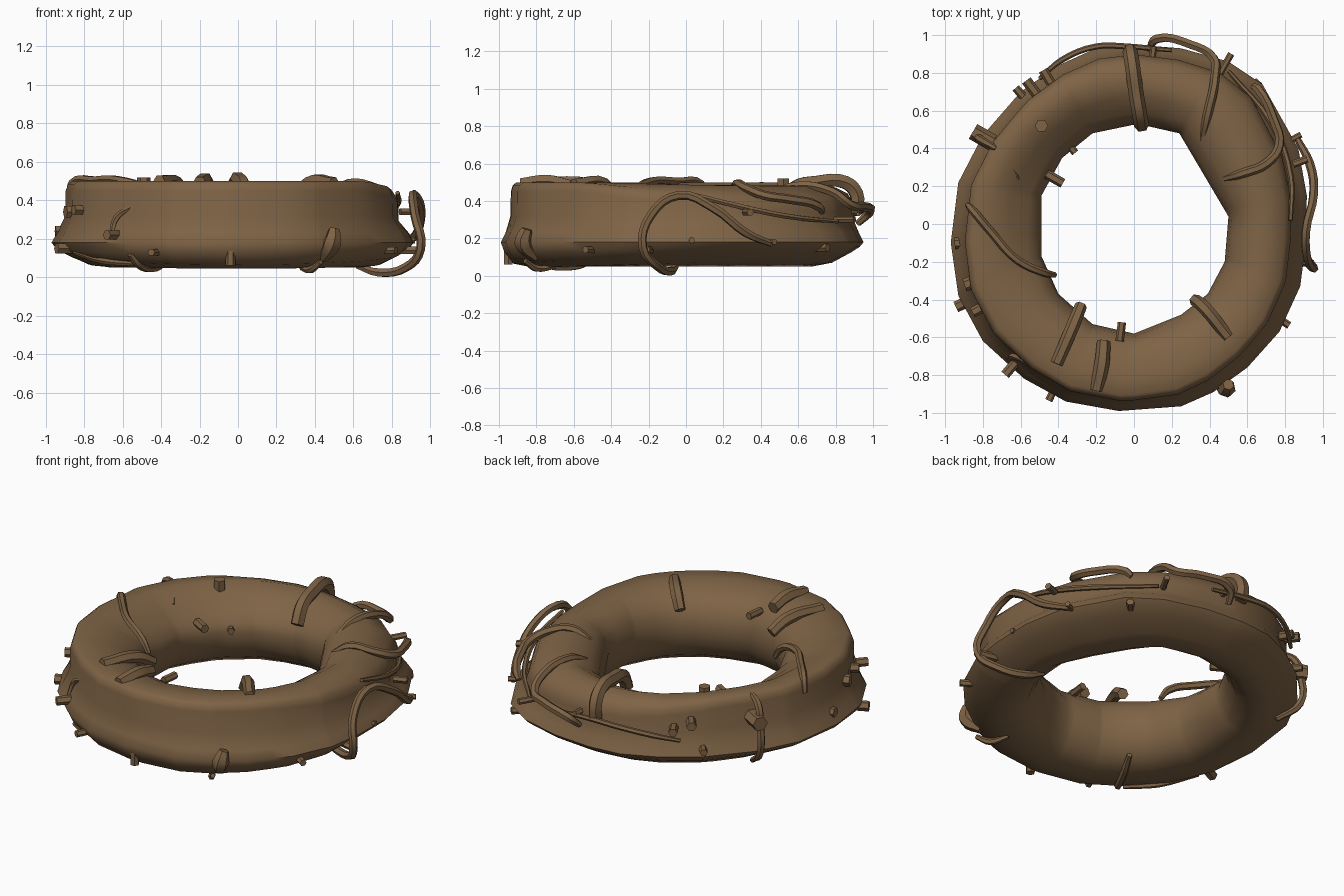
import bpy, bmesh, math
from math import atan2, hypot, sin, cos, tau, radians
from mathutils import Vector

cube = bpy.data.objects.get("Cube")
if cube:
    bpy.data.objects.remove(cube)

bark = bpy.data.materials.new("brown_bark")
bark.use_nodes = True
colour = (0.21, 0.125, 0.06, 1)
bark.diffuse_color = colour
bark.node_tree.nodes["Principled BSDF"].inputs["Base Color"].default_value = colour


def smooth(obj):
    bpy.ops.object.select_all(action='DESELECT')
    obj.select_set(True)
    bpy.context.view_layer.objects.active = obj
    bpy.ops.object.convert(target='MESH')
    bpy.ops.object.shade_smooth_by_angle(angle=radians(50))


def contour(points):
    """Radius of a closed polygon around the origin, as a function of angle."""
    polar = sorted((atan2(y, x) % tau, hypot(x, y)) for x, y in points)
    polar = [(polar[-1][0] - tau, polar[-1][1])] + polar + [(polar[0][0] + tau, polar[0][1])]

    def radius(a):
        for (a0, r0), (a1, r1) in zip(polar, polar[1:]):
            if a0 <= a <= a1:
                return sin(a1 - a0) / (sin(a1 - a) / r0 + sin(a - a0) / r1)
    return radius, [p[0] for p in polar[1:-1]]


# Ring: uneven hole and outer edge joined by one cross-section
hole, hole_angles = contour([
    (.02, .53), (.24, .48), (.5, .04), (.48, -.2), (.39, -.37), (.25, -.48), (0, -.58),
    (-.22, -.53), (-.4, -.37), (-.49, -.17), (-.49, .15), (-.38, .35), (-.22, .48)])
edge, edge_angles = contour([
    (-.08, -.99), (.25, -.965), (.42, -.89), (.6, -.76), (.77, -.57), (.88, -.33), (.91, -.1),
    (.915, .15), (.87, .4), (.68, .74), (.5, .86), (.25, .93), (0, .95), (-.2, .93),
    (-.4, .84), (-.6, .7), (-.8, .47), (-.93, .22), (-.97, -.1), (-.93, -.38),
    (-.8, -.62), (-.58, -.82), (-.36, -.94)])

# Cross-section zones: (fraction outwards, height, height change where the zone sags)
inner_top = [(0, .28, 0), (.04, .37, -.04), (.15, .44, -.065), (.35, .485, -.05)]
outer_top = [(.58, .5, -.02), (.8, .5, -.08), (.85, .485, -.11), (.875, .45, -.11), (.88, .32, -.04)]
underside = [(.94, .23, 0), (1, .18, 0), (.95, .12, .035), (.84, .065, .06), (.6, .045, .025),
             (.35, .05, 0), (.15, .105, 0), (.04, .19, 0)]


def toward(angle, degrees):
    return max(0, cos(angle - radians(degrees)))


# Each zone: points, strength of the sag, and how far it leans inwards
zones = [(inner_top, lambda a: toward(a, 135), lambda a: 0),
         (outer_top, lambda a: toward(a, 50), lambda a: .07 * toward(a, 0) + .03 * toward(a, 180)),
         (underside, lambda a: 1 - toward(a, -90), lambda a: 0)]

bm = bmesh.new()
rows = []
for a in sorted(hole_angles + edge_angles):
    inner, outer = hole(a), edge(a)
    row = []
    for zone, sag, lean in zones:
        for t, z, change in zone:
            r = inner + (t - lean(a)) * (outer - inner)
            row.append(bm.verts.new((r * cos(a), r * sin(a), z + change * sag(a))))
    rows.append(row)
for row, nxt in zip(rows, rows[1:] + rows[:1]):
    for j in range(len(row)):
        bm.faces.new((row[j - 1], nxt[j - 1], nxt[j], row[j]))
bmesh.ops.recalc_face_normals(bm, faces=bm.faces)
mesh = bpy.data.meshes.new("woven_ring")
bm.to_mesh(mesh)
bm.free()
mesh.materials.append(bark)
ring = bpy.data.objects.new("woven_ring", mesh)
bpy.context.collection.objects.link(ring)
smooth(ring)


def vine(name, points, thick, tip=0.7):
    """A round stem through the points, thinner at the ends."""
    data = bpy.data.curves.new(name, 'CURVE')
    data.dimensions = '3D'
    data.bevel_depth = thick
    data.bevel_resolution = 1
    data.resolution_u = 4
    data.use_fill_caps = True
    spline = data.splines.new('BEZIER')
    spline.bezier_points.add(len(points) - 1)
    for i, (bp, p) in enumerate(zip(spline.bezier_points, points)):
        bp.co = p
        bp.handle_left_type = bp.handle_right_type = 'AUTO'
        bp.radius = tip if i in (0, len(points) - 1) else 1
    data.materials.append(bark)
    obj = bpy.data.objects.new(name, data)
    bpy.context.collection.objects.link(obj)
    smooth(obj)


# Long vines wrapped round the ring
vine("back_strap", [(.04, .52, .38), (.03, .58, .47), (.01, .7, .5), (-.01, .85, .5),
                    (-.02, .91, .44), (-.02, .91, .34)], .04, 1)
vine("back_left_loop_vine", [(.36, .44, .42), (.39, .58, .48), (.43, .78, .45), (.42, .88, .38),
                             (.3, .95, .37), (.12, .98, .34), (.08, .92, .28)], .025)
vine("back_right_vine", [(.2, .92, .33), (-.04, .94, .35), (-.2, .94, .35), (-.38, .87, .32),
                         (-.5, .77, .28)], .016)
vine("left_top_vine", [(.48, .24, .43), (.58, .27, .49), (.7, .32, .47), (.77, .42, .43),
                       (.74, .55, .41), (.66, .71, .37), (.63, .73, .34)], .025)
vine("left_side_vine", [(.86, .46, .17), (.93, .32, .23), (.95, .15, .36), (.91, -.04, .43),
                        (.92, -.19, .32), (.95, -.23, .15), (.87, -.15, .05),
                        (.73, -.08, .025), (.62, -.05, .06)], .024)
vine("left_wall_vine", [(.83, .02, .44), (.83, .25, .38), (.73, .53, .32), (.5, .81, .29)], .016)
vine("right_top_vine", [(-.88, .1, .42), (-.86, .08, .49), (-.75, -.05, .505), (-.62, -.19, .505),
                        (-.47, -.26, .45), (-.42, -.27, .38)], .022)
vine("right_back_strap", [(-.73, .4, .49), (-.8, .44, .46), (-.83, .46, .36),
                          (-.83, .46, .18), (-.72, .38, .07)], .022)
vine("under_strap", [(-.37, -.48, .09), (-.43, -.6, .05), (-.52, -.76, .07), (-.56, -.8, .12)], .022)
vine("front_inner_strap", [(-.28, -.43, .43), (-.32, -.53, .49), (-.41, -.74, .5)], .036, .9)
vine("front_strap", [(-.16, -.62, .48), (-.17, -.74, .505), (-.2, -.88, .49)], .04, .9)
vine("front_left_strap", [(.32, -.4, .42), (.37, -.44, .49), (.5, -.6, .49)], .036, .9)
vine("front_left_leaf", [(.44, -.8, .1), (.49, -.87, .18), (.5, -.85, .25)], .05, .6)
vine("front_left_under_vine", [(.33, -.7, .05), (.38, -.8, .04), (.43, -.86, .08)], .02)
vine("front_right_hook", [(-.54, -.75, .37), (-.63, -.7, .31), (-.66, -.72, .2)], .018)
vine("right_under_vine", [(-.85, -.45, .13), (-.7, -.62, .085), (-.55, -.75, .07)], .018)
vine("pointed_twig", [(-.7, .39, .48), (-.66, .31, .47), (-.61, .24, .44)], .015, .4)

# Short twig stubs: position on the ring, upright or outward, length and thickness
stubs = [
    (-.65, -.76, .22, 0, .1, .026), (-.43, -.89, .13, 0, .1, .02),
    (-.88, -.41, .15, 0, .14, .03), (-.86, -.31, .34, 0, .08, .035),
    (-.82, -.45, .35, 0, .08, .028), (-.92, -.1, .24, 0, .06, .03),
    (-.04, -.95, .1, 1, .08, .026), (.78, -.51, .14, 0, .1, .02),
    (.89, -.2, .14, 0, .12, .022), (.84, .45, .18, 0, .1, .016),
    (.88, .33, .34, 0, .08, .02), (.63, .72, .15, 0, .1, .022),
    (.48, .84, .3, 0, .14, .018), (.1, .9, .35, 0, .08, .018),
    (-.46, .78, .34, 0, .08, .026), (-.54, .72, .38, 0, .1, .028),
    (-.6, .69, .22, 0, .08, .022), (-.8, .46, .37, 0, .12, .045),
    (-.49, .52, .48, 1, .08, .035), (-.42, .24, .36, 0, .1, .026),
    (-.33, .4, .3, 0, .06, .02), (-.07, -.57, .44, 0, .1, .022),
    (.89, .03, .19, 0, .06, .016)]
for i, (x, y, z, up, length, thick) in enumerate(stubs):
    out = Vector((0, 0, 1)) if up else Vector((x, y, 0)).normalized()
    centre = Vector((x, y, z))
    vine(f"twig_stub_{i + 1}", [centre - out * length / 2, centre + out * length / 2], thick, 1)
